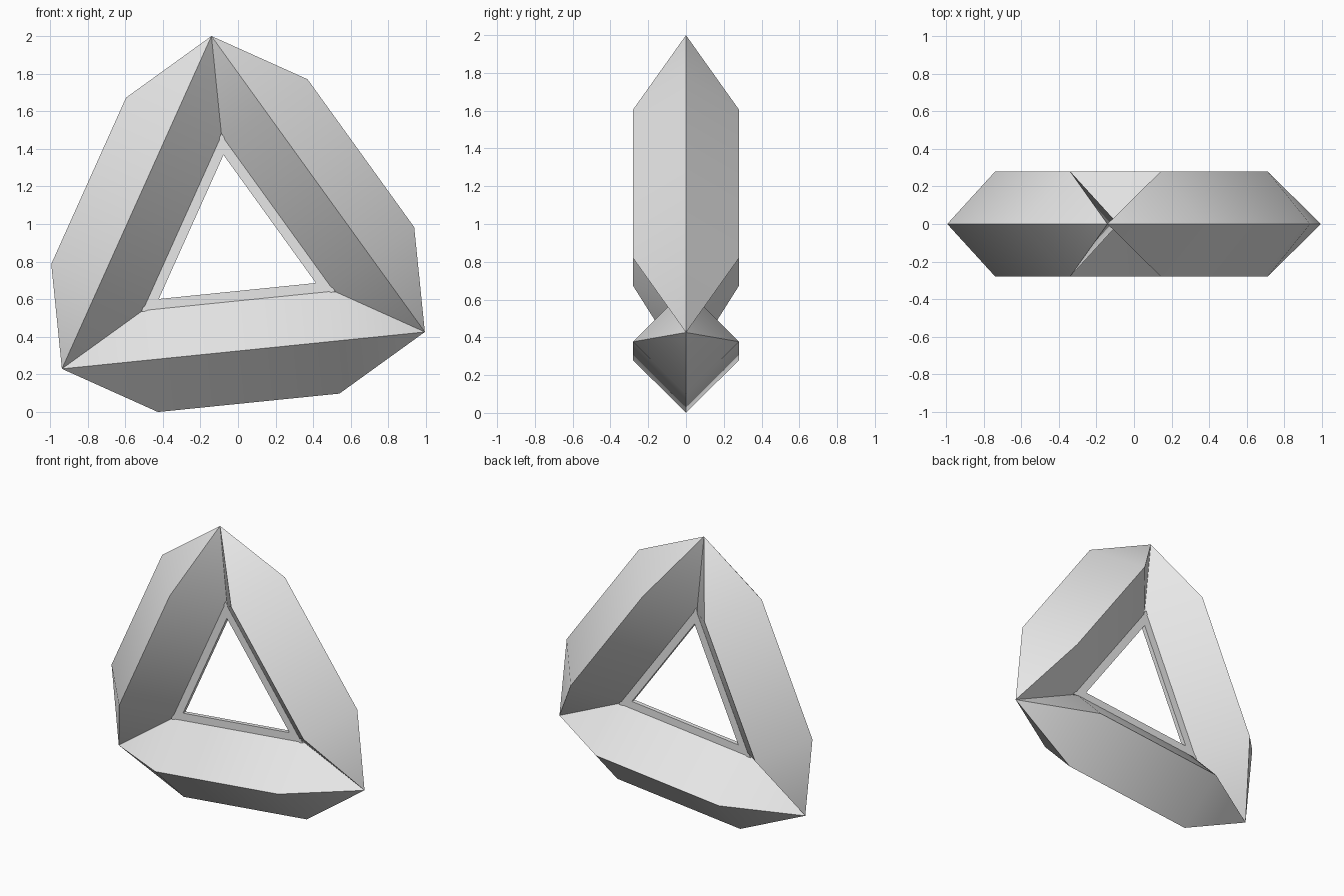
import bpy, bmesh, math
from mathutils import Vector

cube = bpy.data.objects.get("Cube")
if cube:
    bpy.data.objects.remove(cube)

RADIUS = 1.12                               # centre to outer corner
CENTRE = Vector((-0.028, 0, 0.885))
TILT = math.radians(95.8)
SIDE = RADIUS * math.sqrt(3)
DEPTH = SIDE / 4 * math.tan(math.pi / 6)    # half width of each beam

grey = bpy.data.materials.new("light_grey")
grey.use_nodes = True
grey.diffuse_color = (0.8, 0.8, 0.8, 1)
grey.node_tree.nodes["Principled BSDF"].inputs["Base Color"].default_value = (0.8, 0.8, 0.8, 1)


def corner(i, radius, y=0):
    a = TILT - i * math.tau / 3
    return CENTRE + Vector((radius * math.cos(a), y, radius * math.sin(a)))


def finish(name, bm):
    bmesh.ops.recalc_face_normals(bm, faces=bm.faces)
    mesh = bpy.data.meshes.new(name)
    bm.to_mesh(mesh)
    bm.free()
    mesh.materials.append(grey)
    obj = bpy.data.objects.new(name, mesh)
    bpy.context.collection.objects.link(obj)
    bpy.ops.object.select_all(action="DESELECT")
    obj.select_set(True)
    bpy.context.view_layer.objects.active = obj
    bpy.ops.object.shade_smooth_by_angle(angle=math.radians(30))


# Square beam set on its edge, tapering to a point at both ends
def beam(name, start, end):
    bm = bmesh.new()
    front = Vector((0, -1, 0))
    out = ((start + end) / 2 - CENTRE).normalized()
    rings = []
    for t in (0.25, 0.75):
        mid = start.lerp(end, t)
        rings.append([bm.verts.new(mid + d * DEPTH) for d in (front, out, -front, -out)])
    tips = [bm.verts.new(start), bm.verts.new(end)]
    for i in range(4):
        j = (i + 1) % 4
        bm.faces.new((rings[0][i], rings[0][j], rings[1][j], rings[1][i]))
        for tip, ring in zip(tips, rings):
            bm.faces.new((tip, ring[i], ring[j]))
    finish(name, bm)


for i, name in enumerate(("left_beam", "bottom_beam", "right_beam")):
    beam(name, corner(i, RADIUS), corner(i + 1, RADIUS))

# Thin triangular frame lining the opening
bm = bmesh.new()
section = ((0.485, -0.015), (0.6, -0.015), (0.6, 0.015), (0.485, 0.015))
loops = [[bm.verts.new(corner(i, r, y)) for r, y in section] for i in range(3)]
for i in range(3):
    a, b = loops[i], loops[(i + 1) % 3]
    for j in range(4):
        k = (j + 1) % 4
        bm.faces.new((a[j], b[j], b[k], a[k]))
finish("inner_frame", bm)
